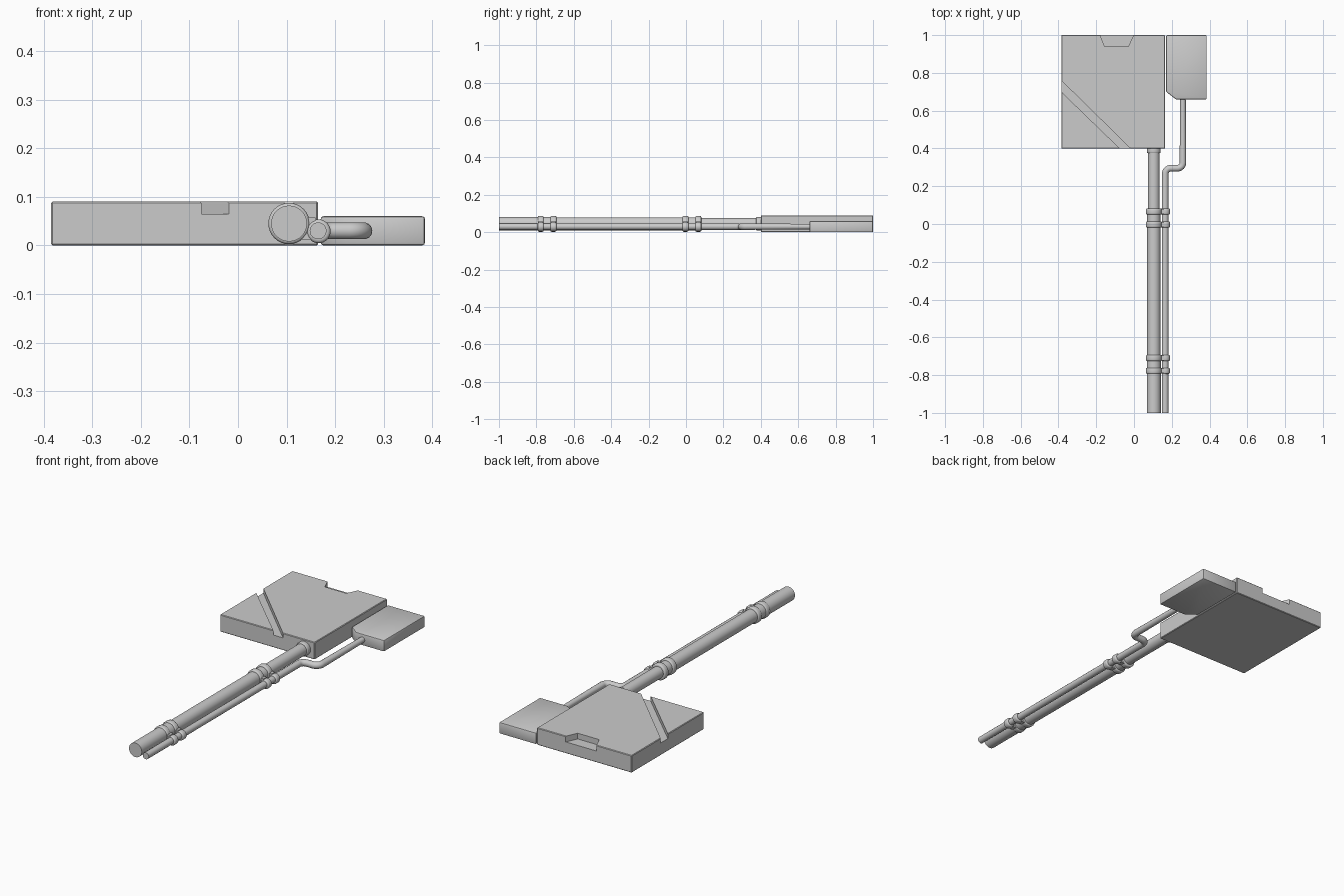
import bpy, bmesh, math
from mathutils import Vector, Matrix

if "Cube" in bpy.data.objects:
    bpy.data.objects.remove(bpy.data.objects["Cube"])


def finish(ob, bevel=0.0, segments=2, angle=35):
    """Optional rounded edges, then smooth shading with sharp edges kept."""
    bpy.ops.object.select_all(action='DESELECT')
    bpy.context.view_layer.objects.active = ob
    ob.select_set(True)
    if bevel:
        m = ob.modifiers.new("bevel", 'BEVEL')
        m.width, m.segments, m.limit_method = bevel, segments, 'ANGLE'
        m.angle_limit = math.radians(40)
        bpy.ops.object.modifier_apply(modifier=m.name)
    bpy.ops.object.shade_smooth_by_angle(angle=math.radians(angle))
    return ob


def prism(name, outline, z0, z1):
    """Extrude an XY outline between two heights."""
    bm = bmesh.new()
    face = bm.faces.new([bm.verts.new((x, y, z0)) for x, y in outline])
    ext = bmesh.ops.extrude_face_region(bm, geom=[face])
    verts = [v for v in ext["geom"] if isinstance(v, bmesh.types.BMVert)]
    bmesh.ops.translate(bm, verts=verts, vec=(0, 0, z1 - z0))
    bmesh.ops.recalc_face_normals(bm, faces=bm.faces)
    mesh = bpy.data.meshes.new(name)
    bm.to_mesh(mesh)
    bm.free()
    ob = bpy.data.objects.new(name, mesh)
    bpy.context.collection.objects.link(ob)
    return ob


def rod(name, x, z, r, y0, y1, bevel=0.0):
    """Cylinder lying along Y."""
    bpy.ops.mesh.primitive_cylinder_add(vertices=32, radius=r, depth=y1 - y0,
                                        location=(x, (y0 + y1) / 2, z),
                                        rotation=(math.pi / 2, 0, 0))
    ob = bpy.context.object
    ob.name = name
    return finish(ob, bevel, 3)


def cut(ob, cutter):
    m = ob.modifiers.new("cut", 'BOOLEAN')
    m.operation, m.solver, m.object = 'DIFFERENCE', 'EXACT', cutter
    bpy.context.view_layer.objects.active = ob
    bpy.ops.object.modifier_apply(modifier=m.name)
    bpy.data.objects.remove(cutter)


# main housing with a diagonal groove and a notch at the back edge
housing = prism("main_housing", [(-0.385, 0.4), (0.165, 0.4), (0.165, 1.0), (-0.385, 1.0)], 0, 0.09)
finish(housing, 0.003, 1)
cut(housing, prism("groove_cutter", [(-0.485, 0.797), (0.025, 0.303),
                                     (0.08, 0.303), (-0.485, 0.858)], 0.065, 0.2))
cut(housing, prism("notch_cutter", [(-0.201, 1.05), (-0.155, 0.94),
                                    (-0.03, 0.94), (0.021, 1.05)], 0.06, 0.2))
finish(housing)

# small side box with one chamfered corner
side_box = prism("side_box", [(0.17, 1.0), (0.17, 0.70), (0.222, 0.66), (0.385, 0.66), (0.385, 1.0)], 0, 0.06)
finish(side_box, 0.006, 2)

# thick pipe in three slightly stepped lengths, and its socket
PX, PZ = 0.105, 0.045
for label, r, y0, y1 in (("front", 0.037, -1.0, -0.71), ("middle", 0.035, -0.71, 0.065),
                         ("rear", 0.031, 0.065, 0.42)):
    rod("thick_pipe_" + label, PX, PZ, r, y0, y1)
rod("pipe_socket", PX, PZ, 0.036, 0.375, 0.405, 0.005)

# thin pipe with two bends
TX, TZ, R = 0.165, 0.03, 0.0175


def arc(cx, cy, r, a0, a1, n=8):
    for i in range(n + 1):
        a = math.radians(a0 + (a1 - a0) * i / n)
        yield (cx + r * math.cos(a), cy + r * math.sin(a), TZ)


path = [(TX, -1.0, TZ), *arc(TX + 0.03, 0.265, 0.03, 180, 90),
        *arc(0.229, 0.325, 0.03, -90, 0), (0.259, 0.67, TZ)]
curve = bpy.data.curves.new("thin_pipe", 'CURVE')
curve.dimensions = '3D'
curve.bevel_depth, curve.bevel_resolution, curve.use_fill_caps = R, 5, True
spline = curve.splines.new('POLY')
spline.points.add(len(path) - 1)
for p, co in zip(spline.points, path):
    p.co = (*co, 1)
spline.points[-1].radius = 0.85
pipe = bpy.data.objects.new("thin_pipe", curve)
bpy.context.collection.objects.link(pipe)
bpy.ops.object.select_all(action='DESELECT')
bpy.context.view_layer.objects.active = pipe
pipe.select_set(True)
bpy.ops.object.convert(target='MESH')
finish(bpy.context.object)

# paired clamps: a ring round each pipe joined by a web
for i, y in enumerate((-0.777, -0.709, -0.003, 0.066)):
    y0, y1 = y - 0.016, y + 0.016
    rod(f"clamp_large_ring_{i}", PX, PZ, 0.0425, y0, y1, 0.007)
    rod(f"clamp_small_ring_{i}", TX + 0.001, TZ - 0.001, 0.0245, y0, y1, 0.007)
    web = prism(f"clamp_web_{i}", [(0.125, y0 + 0.003), (0.16, y0 + 0.003),
                                   (0.16, y1 - 0.003), (0.125, y1 - 0.003)], 0.011, 0.057)
    finish(web)
